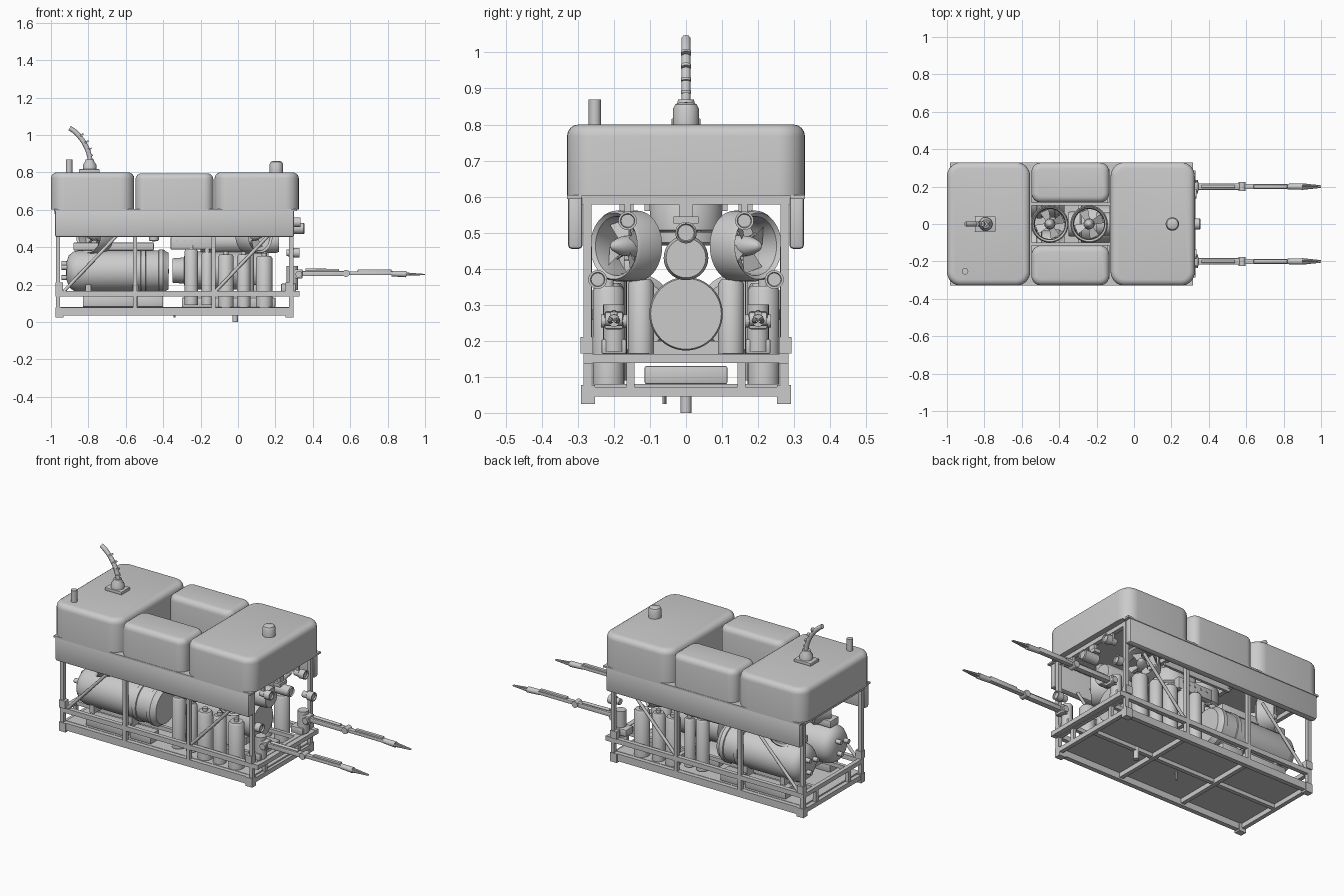
import bpy, bmesh, math
from mathutils import Vector

if "Cube" in bpy.data.objects:
    bpy.data.objects.remove(bpy.data.objects["Cube"])


def finish(bm, name, smooth=True):
    bmesh.ops.recalc_face_normals(bm, faces=bm.faces)
    me = bpy.data.meshes.new(name)
    bm.to_mesh(me)
    bm.free()
    ob = bpy.data.objects.new(name, me)
    bpy.context.collection.objects.link(ob)
    if smooth:
        bpy.ops.object.select_all(action='DESELECT')
        ob.select_set(True)
        bpy.context.view_layer.objects.active = ob
        bpy.ops.object.shade_smooth_by_angle(angle=math.radians(35))
    return ob


def cube(x0, x1, y0, y1, z0, z1):
    bm = bmesh.new()
    bmesh.ops.create_cube(bm, size=1)
    for v in bm.verts:
        v.co = ((x0 + x1) / 2 + v.co.x * (x1 - x0),
                (y0 + y1) / 2 + v.co.y * (y1 - y0),
                (z0 + z1) / 2 + v.co.z * (z1 - z0))
    return bm


def box(name, x0, x1, y0, y1, z0, z1, bevel=0):
    bm = cube(x0, x1, y0, y1, z0, z1)
    if bevel:
        bmesh.ops.bevel(bm, geom=bm.edges[:], offset=bevel, segments=2, profile=0.5, affect='EDGES')
    return finish(bm, name, bool(bevel))


def sbox(name, x0, x1, y0, y1, z0, z1, bevel=0):
    # the same box on both sides
    box(name + "_left", x0, x1, y0, y1, z0, z1, bevel)
    box(name + "_right", x0, x1, -y1, -y0, z0, z1, bevel)


def lathe(name, profile, loc, axis, seg=32):
    # profile of (radius, distance along axis)
    bm = bmesh.new()
    rot = Vector(axis).to_track_quat('Z', 'Y')
    rings = []
    for r, t in profile:
        n = 1 if r == 0 else seg
        rings.append([bm.verts.new(Vector(loc) + rot @ Vector(
            (r * math.cos(2 * math.pi * i / seg), r * math.sin(2 * math.pi * i / seg), t)))
            for i in range(n)])
    for a, b in zip(rings, rings[1:]):
        for i in range(seg):
            q = [a[i % len(a)], a[(i + 1) % len(a)], b[(i + 1) % len(b)], b[i % len(b)]]
            q = list(dict.fromkeys(q))
            if len(q) > 2:
                bm.faces.new(q)
    return finish(bm, name)


def cyl(name, p, q, r, seg=24, r2=None):
    d = Vector(q) - Vector(p)
    h = d.length
    return lathe(name, [(0, 0), (r, 0), (r if r2 is None else r2, h), (0, h)], p, d, seg)


def foam(name, x0, x1, y0, y1, z1, r):
    bm = cube(x0, x1, y0, y1, 0.602, z1)
    up = [e for e in bm.edges if abs(e.verts[0].co.z - e.verts[1].co.z) > 0.1]
    bmesh.ops.bevel(bm, geom=up, offset=r, segments=8, profile=0.5, affect='EDGES')
    top = [e for e in bm.edges if all(v.co.z > z1 - 0.001 for v in e.verts)]
    bmesh.ops.bevel(bm, geom=top, offset=0.032, segments=4, profile=0.5, affect='EDGES')
    finish(bm, name)


def thruster(name, loc, axis, r=0.098, h=0.1):
    a = Vector(axis).normalized()
    c = Vector(loc)
    lathe(name + "_duct", [(r - .012, -h / 2), (r, -h / 2 + .008), (r, h / 2 - .01), (r - .006, h / 2),
                           (r - .016, h / 2 - .01), (r - .02, 0), (r - .012, -h / 2)], c, a, 40)
    lathe(name + "_hub", [(0, -.09), (.026, -.085), (.03, -.02), (.026, .02), (.014, .05), (0, .065)], c, a, 20)
    rot = a.to_track_quat('Z', 'Y')
    for k in range(4):
        t = math.pi * k / 2 + 0.4
        d = Vector((math.cos(t), math.sin(t), 0))
        s = Vector((-d.y, d.x, 0))
        # pitched blade
        bm = bmesh.new()
        pts = [(0.02, -.012, -.008), (0.02, .012, .008), (r - .024, .026, .012), (r - .024, -.026, -.012)]
        vs = [bm.verts.new(c + rot @ (d * u + s * v + Vector((0, 0, w)))) for u, v, w in pts]
        f = bm.faces.new(vs)
        bmesh.ops.solidify(bm, geom=[f], thickness=0.003)
        finish(bm, f"{name}_blade_{k}", False)
        # guard strut behind the propeller
        cyl(f"{name}_strut_{k}", c + rot @ (d * .02 + Vector((0, 0, -.04))),
            c + rot @ (d * (r - .005) + Vector((0, 0, -.04))), .005, 8)


# buoyancy blocks
foam("rear_float", -1.0, -0.555, -0.33, 0.33, 0.80, 0.075)
foam("front_float", -0.125, 0.325, -0.33, 0.33, 0.80, 0.075)
foam("middle_float_left", -0.548, -0.132, 0.115, 0.328, 0.795, 0.05)
foam("middle_float_right", -0.548, -0.132, -0.328, -0.115, 0.795, 0.05)

# side panels and upper frame
sbox("side_panel", -0.978, 0.30, 0.287, 0.327, 0.455, 0.602, 0.01)
sbox("upper_lip", -0.985, 0.315, 0.29, 0.33, 0.594, 0.604)
for i, x in enumerate((-0.97, -0.56, -0.12, 0.28)):
    box(f"upper_crossbar_{i}", x - .012, x + .012, -0.29, 0.29, 0.578, 0.602)

# lower frame
sbox("bottom_rail", -0.975, 0.295, 0.258, 0.285, 0.035, 0.078)
sbox("middle_rail", -0.975, 0.33, 0.26, 0.285, 0.137, 0.165)
sbox("inner_rail", -0.96, 0.28, 0.145, 0.165, 0.137, 0.16)
for i, x in enumerate((-0.962, -0.55, -0.13, 0.285)):
    sbox(f"post_{i}", x - .011, x + .011, 0.262, 0.285, 0.07, 0.60)
    box(f"bottom_crossbar_{i}", x - .012, x + .012, -0.27, 0.27, 0.045, 0.072)
    box(f"middle_crossbar_{i}", x - .012, x + .012, -0.28, 0.28, 0.138, 0.163)
    sbox(f"short_post_{i}", x - .01, x + .01, 0.143, 0.165, 0.07, 0.14)
for i, x in enumerate((-0.955, 0.275)):
    sbox(f"foot_{i}", x - .022, x + .022, 0.253, 0.291, 0.025, 0.078)
    sbox(f"post_bracket_{i}", x - .02, x + .02, 0.258, 0.292, 0.165, 0.21)
box("front_bumper", 0.30, 0.33, -0.285, 0.285, 0.138, 0.163)
box("floor_plate", -0.95, 0.28, -0.26, 0.26, 0.072, 0.08)
box("floor_spine", -0.95, 0.28, -0.012, 0.012, 0.05, 0.072)
sbox("ballast_tray_rear", -0.83, -0.56, 0.17, 0.25, 0.08, 0.14, 0.006)
sbox("ballast_tray_middle", -0.54, -0.40, 0.17, 0.25, 0.08, 0.14, 0.006)
box("skid_equipment", -0.30, 0.2, -0.115, 0.115, 0.08, 0.13, 0.005)

for s in (1, -1):
    side = "left" if s > 0 else "right"
    # diagonal braces
    for n, x in (("rear", -0.93), ("front", -0.12)):
        cyl(f"{n}_brace_{side}", (x, s * .27, .165), (x + .28, s * .27, .46), .009, 12)
    # main tanks with domed ends, bands and fittings
    y = s * 0.145
    lathe(f"tank_{side}", [(0, 0), (.05, .004), (.085, .016), (.104, .04), (.11, .065), (.11, .40), (.116, .402),
                           (.116, .425), (.11, .427), (.11, .495), (.116, .497), (.116, .52), (.105, .535),
                           (.098, .548), (0, .55)], (-.92, y, .272), (1, 0, 0), 48)
    for k, (dy, dz) in enumerate(((.03, .04), (-.04, .02), (.02, -.035))):
        cyl(f"tank_fitting_{k}_{side}", (-.945, y + dy, .272 + dz), (-.89, y + dy, .272 + dz), .013, 12)
    for k, x in enumerate((-.80, -.55)):
        box(f"tank_saddle_{k}_{side}", x - .015, x + .015, y - .09, y + .09, .155, .20)
    box(f"tank_top_box_{side}", -.88, -.45, y - .04, y + .04, .382, .425, .006)
    # vertical canisters
    for k, (x, yy, z0, z1, r) in enumerate(((-.25, .2, .09, .39, .036), (-.165, .2, .09, .375, .03),
                                            (-.065, .215, .08, .36, .042), (.03, .215, .08, .36, .036),
                                            (.14, .215, .075, .352, .044), (.05, .125, .165, .37, .036))):
        lathe(f"canister_{k}_{side}", [(0, 0), (r, 0), (r, z1 - z0 - .012), (r - .008, z1 - z0), (.014, z1 - z0),
                                       (.014, z1 - z0 + .018), (0, z1 - z0 + .018)],
              (x, s * yy, z0), (0, 0, 1), 24)
    # vectored thrusters
    thruster(f"front_thruster_{side}", (.085, s * .165, .463), (1, s, 0))
    thruster(f"rear_thruster_{side}", (-.765, s * .165, .463), (-1, s, 0))
    for n, x in (("front", .085), ("rear", -.765)):
        box(f"{n}_thruster_mount_{side}", x - .02, x + .02, s * .165 - .02, s * .165 + .02, .558, .602)
    # front lamps
    for k, (yy, z, x1) in enumerate(((.162, .533, .335), (.245, .37, .33))):
        lathe(f"lamp_{k}_{side}", [(0, 0), (.018, 0), (.02, .03), (.026, .035), (.026, .07), (.02, .07),
                                   (.018, .062), (0, .062)], (x1 - .07, s * yy, z), (1, 0, 0), 20)
    box(f"upper_lamp_bracket_{side}", .275, .29, s * .162 - .008, s * .162 + .008, .54, .59)
    # manipulator arm
    a = s * .2
    box(f"arm_base_{side}", .23, .31, a - .035, a + .035, .163, .205, .006)
    cyl(f"arm_shoulder_post_{side}", (.29, a, .17), (.29, a, .30), .03, 20)
    box(f"arm_shoulder_{side}", .28, .345, a - .026, a + .026, .232, .282, .006)
    cyl(f"arm_shoulder_pin_{side}", (.325, a - .036, .255), (.325, a + .036, .255), .018, 16)
    box(f"arm_upper_{side}", .33, .575, a - .017, a + .017, .245, .272, .004)
    cyl(f"arm_upper_ram_{side}", (.36, a, .278), (.54, a, .276), .008, 12)
    cyl(f"arm_elbow_{side}", (.578, a - .024, .26), (.578, a + .024, .26), .019, 16)
    box(f"arm_forearm_{side}", .58, .83, a - .014, a + .014, .25, .27, .004)
    box(f"arm_forearm_cover_{side}", .64, .82, a - .01, a + .01, .268, .281, .003)
    cyl(f"arm_wrist_{side}", (.82, a, .259), (.90, a, .256), .015, 16, .017)
    for k in (1, -1):
        cyl(f"gripper_jaw_{k + 1}_{side}", (.895, a + k * .009, .256), (1.0, a + k * .004, .254), .009, 8, .003)

# central pressure housings
lathe("main_housing", [(0, 0), (.065, 0), (.07, .06), (.102, .07), (.102, .50), (.098, .512), (0, .512)],
      (-.35, 0, .275), (1, 0, 0), 48)
lathe("upper_housing", [(0, 0), (.062, 0), (.062, .40), (.055, .42), (0, .42)], (-.2, 0, .43), (1, 0, 0), 32)
for k, x in enumerate((-.15, .1)):
    box(f"housing_saddle_{k}", x - .015, x + .015, -.09, .09, .155, .20)

# perforated manifold bars
for s in (1, -1):
    n = "left" if s > 0 else "right"
    sb = s * .19
    box(f"manifold_{n}", -.36, -.13, sb - .02, sb + .02, .388, .455, .004)
    for k in range(5):
        x = -.325 + k * .04
        cyl(f"manifold_port_{k}_{n}", (x, sb + s * .015, .432), (x, sb + s * .024, .432), .008, 10)

# vertical thrusters
thruster("vertical_thruster_rear", (-.45, 0, .52), (0, 0, 1), .1, .11)
thruster("vertical_thruster_front", (-.24, 0, .545), (0, 0, 1), .1, .09)
sbox("vertical_thruster_beam", -.56, -.12, .1, .115, .56, .60)

# front camera
lathe("camera", [(0, 0), (.03, 0), (.03, .09), (.025, .095), (.022, .088), (0, .088)], (.26, 0, .50), (1, 0, 0), 24)
box("camera_bracket", .26, .30, -.035, .035, .525, .545)
box("camera_hanger", .27, .29, -.02, .02, .54, .59)

# top fittings: beacon, mast, tether
lathe("beacon", [(0, 0), (.036, 0), (.036, .045), (.03, .058), (.018, .063), (0, .064)], (.205, 0, .798), (0, 0, 1), 24)
cyl("mast", (-.903, -.253, .79), (-.903, -.253, .87), .017, 20)
box("tether_plate", -.85, -.74, -.04, .04, .798, .817, .003)
lathe("tether_gland", [(0, 0), (.036, 0), (.036, .03), (.024, .048), (.022, .06), (0, .06)], (-.793, 0, .81), (0, 0, 1))
cu = bpy.data.curves.new("tether", 'CURVE')
cu.dimensions = '3D'
cu.bevel_depth = .013
cu.bevel_resolution = 3
cu.use_fill_caps = True
sp = cu.splines.new('BEZIER')
sp.bezier_points.add(1)
for p, co, hl, hr in zip(sp.bezier_points, ((-.79, 0, .85), (-.9, 0, 1.037)),
                         ((-.79, 0, .8), (-.85, 0, 1.01)), ((-.79, 0, .93), (-.95, 0, 1.06))):
    p.co, p.handle_left, p.handle_right = co, hl, hr
bpy.context.collection.objects.link(bpy.data.objects.new("tether", cu))
for k, (x, z, dx) in enumerate(((-.791, .89, -.1), (-.797, .925, -.25), (-.812, .962, -.5), (-.838, .998, -.8))):
    d = Vector((dx, 0, 1)).normalized() * .004
    cyl(f"tether_ring_{k}", Vector((x, 0, z)) - d, Vector((x, 0, z)) + d, .0145, 16)

# underside sensors
cyl("altimeter", (-.015, 0, 0), (-.015, 0, .075), .015, 16)
cyl("drain_plug", (-.34, -.06, .025), (-.34, -.06, .075), .006, 10)
